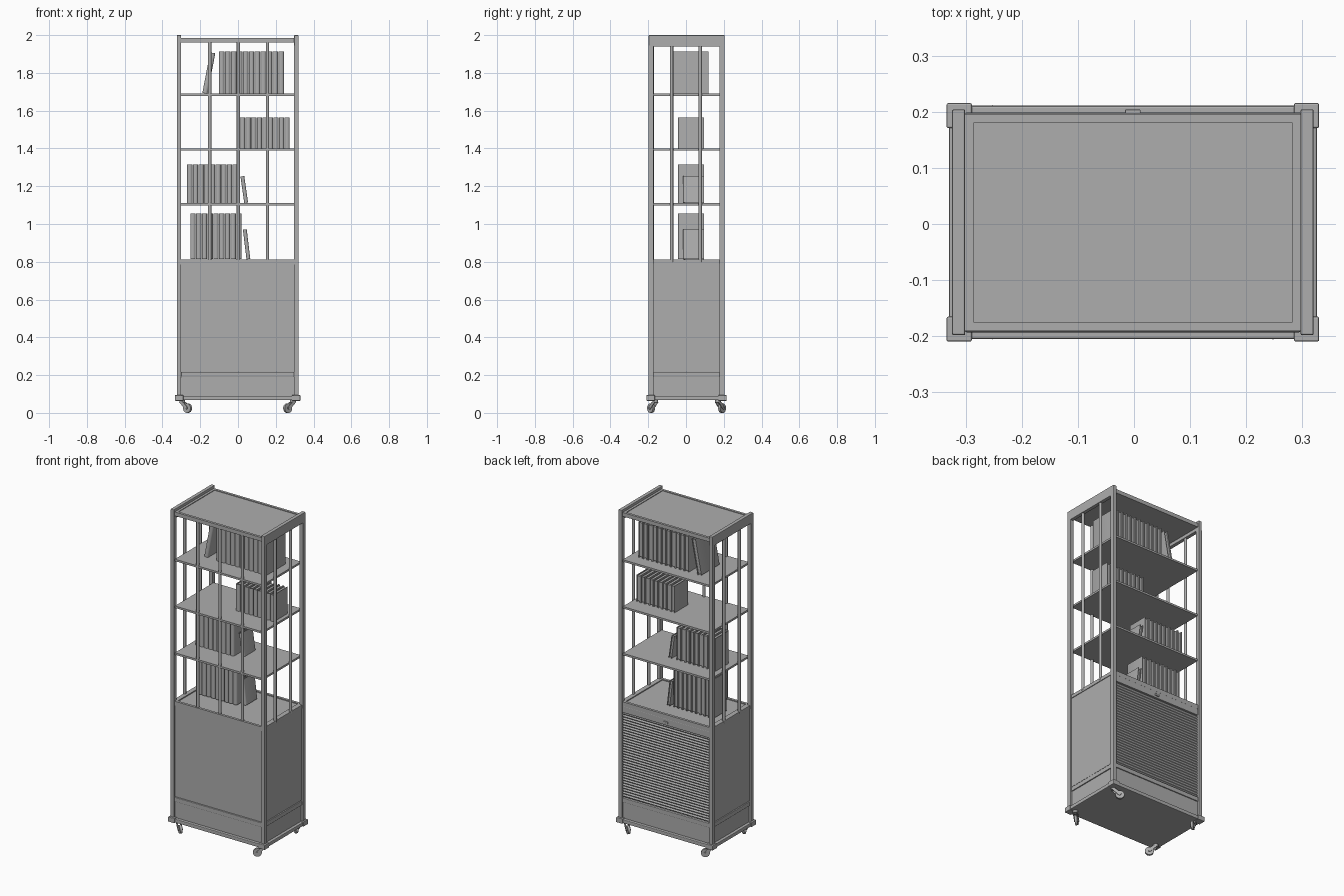
import bpy, bmesh, math
from mathutils import Matrix, Vector

if "Cube" in bpy.data.objects:
    bpy.data.objects.remove(bpy.data.objects["Cube"])

GREY = (0.42, 0.42, 0.42, 1)
mat = bpy.data.materials.new("plain grey")
mat.use_nodes = True
mat.diffuse_color = GREY
mat.node_tree.nodes["Principled BSDF"].inputs["Base Color"].default_value = GREY
SHIFT = Vector((-0.002, 0.003, 0))  # shelf body sits slightly behind the caster centre


def finish(name, bm, smooth=False, bevel=0):
    bmesh.ops.recalc_face_normals(bm, faces=bm.faces)
    mesh = bpy.data.meshes.new(name)
    bm.to_mesh(mesh)
    bm.free()
    mesh.materials.append(mat)
    ob = bpy.data.objects.new(name, mesh)
    ob.location = SHIFT
    bpy.context.collection.objects.link(ob)
    if bevel:
        mod = ob.modifiers.new("soft edges", "BEVEL")
        mod.width, mod.segments = bevel, 2
    if smooth:
        bpy.ops.object.select_all(action="DESELECT")
        ob.select_set(True)
        bpy.context.view_layer.objects.active = ob
        bpy.ops.object.shade_smooth_by_angle(angle=math.radians(40))
    return ob


def add_box(bm, x, y, z):
    size = [b - a for a, b in (x, y, z)]
    mid = [(a + b) / 2 for a, b in (x, y, z)]
    m = Matrix.Translation(mid) @ Matrix.Diagonal((*size, 1))
    return bmesh.ops.create_cube(bm, size=1, matrix=m)["verts"]


def box(name, x, y, z, bevel=0):
    bm = bmesh.new()
    add_box(bm, x, y, z)
    return finish(name, bm, bevel=bevel)


def add_prism(bm, points, offset):
    face = bm.faces.new([bm.verts.new(p) for p in points])
    new = bmesh.ops.extrude_face_region(bm, geom=[face])["geom"]
    bmesh.ops.translate(bm, vec=offset, verts=[g for g in new if isinstance(g, bmesh.types.BMVert)])


def add_rod(bm, a, b, r, sides=12):
    a, b = Vector(a), Vector(b)
    m = Matrix.Translation((a + b) / 2) @ (b - a).to_track_quat("Z", "Y").to_matrix().to_4x4()
    bmesh.ops.create_cone(bm, cap_ends=True, segments=sides, radius1=r, radius2=r,
                          depth=(b - a).length, matrix=m)


def framed_board(name, hx, hy, z0, z1, rim, depth):
    # Board with a raised rim around a sunken centre
    bm = bmesh.new()
    add_box(bm, (-hx, hx), (-hy, hy), (z0, z1))
    bm.faces.ensure_lookup_table()
    top = max(bm.faces, key=lambda f: f.calc_center_median().z)
    bmesh.ops.inset_region(bm, faces=[top], thickness=rim)
    new = bmesh.ops.extrude_face_region(bm, geom=[top])["geom"]
    bmesh.ops.translate(bm, vec=(0, 0, -depth), verts=[g for g in new if isinstance(g, bmesh.types.BMVert)])
    bmesh.ops.delete(bm, geom=[top], context="FACES")
    return finish(name, bm)


# Corner posts, side rails, corner caps
for sx, xn in ((-1, "right"), (1, "left")):
    px = sorted((sx * 0.299, sx * 0.322))
    for sy, yn in ((-1, "front"), (1, "back")):
        box(f"{yn}_{xn}_post", px, sorted((sy * 0.175, sy * 0.201)), (0.085, 1.945), 0.002)
        box(f"{yn}_{xn}_corner_cap", sorted((sx * 0.287, sx * 0.332)),
            sorted((sy * 0.168, sy * 0.2125)), (0.064, 0.094), 0.003)
    box(f"{xn}_top_rail", px, (-0.201, 0.201), (1.94, 2.0), 0.003)
    box(f"{xn}_cabinet_panel", sorted((sx * 0.300, sx * 0.312)), (-0.175, 0.175), (0.22, 0.79))
    box(f"{xn}_cabinet_top_strip", sorted((sx * 0.300, sx * 0.316)), (-0.175, 0.175), (0.79, 0.812), 0.002)
    box(f"{xn}_lower_strip", sorted((sx * 0.300, sx * 0.316)), (-0.175, 0.175), (0.19, 0.217), 0.003)
    box(f"{xn}_plinth_panel", sorted((sx * 0.298, sx * 0.310)), (-0.175, 0.175), (0.09, 0.19))
    bm = bmesh.new()
    for y in (-0.079, 0.072):
        add_rod(bm, (sx * 0.310, y, 0.80), (sx * 0.310, y, 1.95), 0.009)
    finish(f"{xn}_side_bars", bm, smooth=True)

# Front bars
bm = bmesh.new()
for x in (-0.148, 0.004, 0.158):
    add_rod(bm, (x, -0.182, 0.80), (x, -0.182, 1.97), 0.009)
finish("front_bars", bm, smooth=True)

# Roof, shelves, cabinet top and base
framed_board("roof", 0.300, 0.193, 1.960, 1.984, 0.022, 0.004)
for i, z in enumerate((1.105, 1.395, 1.685)):
    box(f"shelf_{i + 1}", (-0.300, 0.300), (-0.190, 0.190), (z - 0.007, z + 0.005))
framed_board("cabinet_top", 0.302, 0.195, 0.785, 0.812, 0.022, 0.006)
box("base_plate", (-0.328, 0.328), (-0.208, 0.208), (0.067, 0.090), 0.004)

# Front and back cabinet panels
box("front_cabinet_panel", (-0.299, 0.299), (-0.191, -0.178), (0.22, 0.787))
for sy, yn in ((-1, "front"), (1, "back")):
    box(f"{yn}_lower_strip", (-0.299, 0.299), sorted((sy * 0.178, sy * 0.196)), (0.19, 0.217), 0.003)
    box(f"{yn}_plinth_panel", (-0.299, 0.299), sorted((sy * 0.176, sy * 0.190)), (0.09, 0.19))
box("shutter_head", (-0.299, 0.299), (0.176, 0.195), (0.745, 0.787), 0.003)
box("shutter_handle", (-0.014, 0.014), (0.190, 0.201), (0.757, 0.770), 0.002)

# Rolling shutter made from rounded slats
z0, z1, slats = 0.22, 0.745, 32
pitch = (z1 - z0) / slats
profile = [(-0.299, 0.176, z1), (-0.299, 0.176, z0)]
for i in range(slats):
    for k in range(5):
        t = k / 4
        profile.append((-0.299, 0.184 + 0.007 * math.sin(math.pi * t),
                        z0 + (i + 0.02 + 0.96 * t) * pitch))
bm = bmesh.new()
add_prism(bm, profile, (0.598, 0, 0))
finish("rolling_shutter", bm, smooth=True)


# Books: rounded spine to the front, boards around a smaller page block
def add_book(bm, x, z, w, h, y0, y1, lean=0.0):
    start = len(bm.verts)
    g, t = w * 0.46, 0.004
    bulge = 0.010
    arc = [(math.cos(a), math.sin(a)) for a in (math.pi * k / 6 for k in range(7))]
    outer = [(g * c, y0 + bulge - bulge * s, 0) for c, s in arc]
    inner = [((g - t) * c, y0 + bulge + t - bulge * s, 0) for c, s in reversed(arc)]
    add_prism(bm, [(g, y1, 0), *outer, (-g, y1, 0), (t - g, y1, 0), *inner, (g - t, y1, 0)], (0, 0, h))
    add_box(bm, (t - g, g - t), (y0 + bulge, y1 - 0.006), (0.005, h - 0.006))
    bm.verts.ensure_lookup_table()
    m = Matrix.Translation((x, 0, z)) @ Matrix.Rotation(lean, 4, "Y")
    bmesh.ops.transform(bm, matrix=m, verts=bm.verts[start:])


# Each row: name, x start, x end, count, floor, height, front, back
rows = (("top", -0.100, 0.247, 11, 1.690, 0.222, -0.075, 0.115),
        ("upper", 0.012, 0.277, 9, 1.400, 0.165, -0.045, 0.092),
        ("middle", -0.268, 0.002, 9, 1.112, 0.203, -0.045, 0.092),
        ("lower", -0.252, 0.022, 9, 0.814, 0.241, -0.045, 0.092))
for name, xa, xb, n, z, h, y0, y1 in rows:
    bm = bmesh.new()
    w = (xb - xa) / n
    for i in range(n):
        add_book(bm, xa + (i + 0.5) * w, z, w, h, y0, y1)
    finish(f"{name}_book_row", bm, smooth=True)

leaning = (("top", -0.173, 1.692, 0.030, 0.218, -0.070, 0.115, 0.19),
           ("middle", 0.045, 1.112, 0.022, 0.142, -0.018, 0.092, -0.14),
           ("lower", 0.057, 0.814, 0.022, 0.158, -0.018, 0.092, -0.12))
for name, x, z, w, h, y0, y1, lean in leaning:
    bm = bmesh.new()
    add_book(bm, x, z, w, h, y0, y1, lean)
    finish(f"{name}_leaning_book", bm, smooth=True)

# Casters: swivel stem, slanted fork and wheel, turned diagonally
for sx, xn in ((-1, "right"), (1, "left")):
    for sy, yn in ((-1, "front"), (1, "back")):
        bm = bmesh.new()
        pivot = Vector((sx * 0.293, sy * 0.166, 0))
        hub = Vector((sx * 0.265, sy * 0.188, 0.025))
        along = Vector((hub.x - pivot.x, hub.y - pivot.y, 0)).normalized()
        axle = Vector((-along.y, along.x, 0))
        add_rod(bm, pivot + Vector((0, 0, 0.054)), pivot + Vector((0, 0, 0.070)), 0.015, 16)
        add_rod(bm, hub - axle * 0.007, hub + axle * 0.007, 0.025, 24)
        add_rod(bm, hub - axle * 0.014, hub + axle * 0.014, 0.006, 12)
        up = Vector((0, 0, 1))
        for s in (-1, 1):
            a = pivot + axle * s * 0.009 + up * 0.058
            b = hub + axle * s * 0.009
            add_prism(bm, [a - along * 0.012, a + along * 0.014, b + along * 0.008 + up * 0.004,
                           b - up * 0.008, b - along * 0.009 - up * 0.004], axle * s * 0.004)
        finish(f"{yn}_{xn}_caster", bm, smooth=True)
